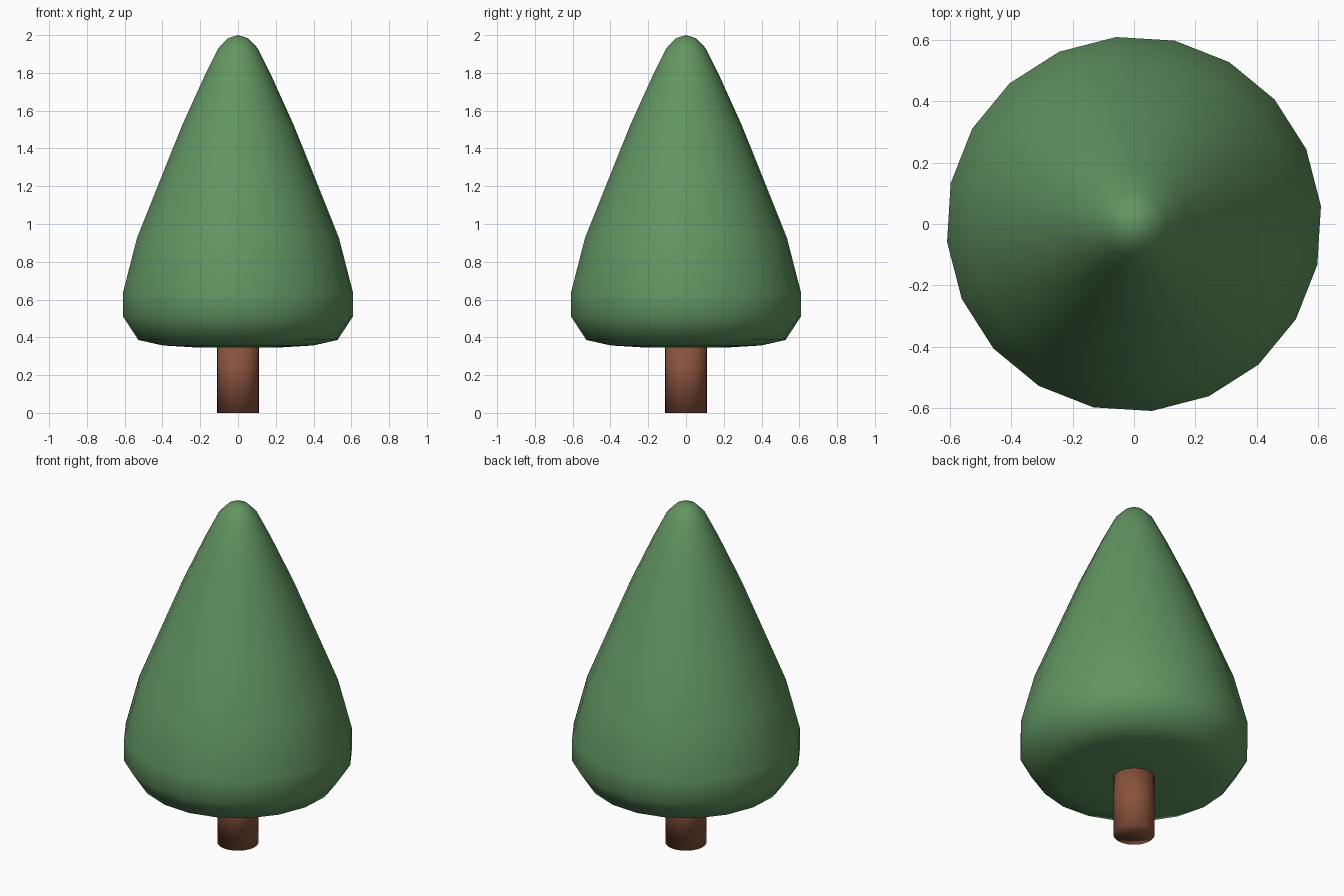
import bpy
import bmesh
from math import cos, sin, radians, tau

cube = bpy.data.objects.get("Cube")
if cube:
    bpy.data.objects.remove(cube, do_unlink=True)


def material(name, rgb):
    mat = bpy.data.materials.new(name)
    mat.use_nodes = True
    mat.diffuse_color = (*rgb, 1)
    mat.node_tree.nodes["Principled BSDF"].inputs["Base Color"].default_value = (*rgb, 1)
    return mat


def lathe(name, profile, sides, turn, mat):
    """Spin a (radius, height) profile round z; zero radius closes an end at a point."""
    bm = bmesh.new()
    rings = []
    for r, z in profile:
        if r == 0:
            rings.append([bm.verts.new((0, 0, z))] * sides)
        else:
            angles = [turn + tau * i / sides for i in range(sides)]
            rings.append([bm.verts.new((r * cos(a), r * sin(a), z)) for a in angles])
    for low, high in zip(rings, rings[1:]):
        for i in range(sides):
            j = (i + 1) % sides
            corners = dict.fromkeys((low[i], low[j], high[j], high[i]))
            bm.faces.new(list(corners))
    bmesh.ops.recalc_face_normals(bm, faces=bm.faces)
    for face in bm.faces:
        face.smooth = True
    mesh = bpy.data.meshes.new(name)
    bm.to_mesh(mesh)
    bm.free()
    mesh.materials.append(mat)
    obj = bpy.data.objects.new(name, mesh)
    bpy.context.collection.objects.link(obj)
    return obj


green = material("leaf green", (0.12, 0.30, 0.12))
brown = material("bark brown", (0.25, 0.085, 0.045))

# Rounded cone of foliage with a nearly flat underside
foliage_profile = [
    (0, 0.345), (0.2, 0.345), (0.4, 0.357), (0.53, 0.386), (0.611, 0.51),
    (0.611, 0.64), (0.537, 0.926), (0.415, 1.23), (0.298, 1.52),
    (0.175, 1.79), (0.105, 1.93), (0.055, 1.983), (0, 2.0),
]
lathe("foliage", foliage_profile, 20, radians(5.5), green)

# Straight trunk reaching into the foliage
lathe("trunk", [(0, 0), (0.11, 0), (0.11, 0.4), (0, 0.4)], 32, 0, brown)
